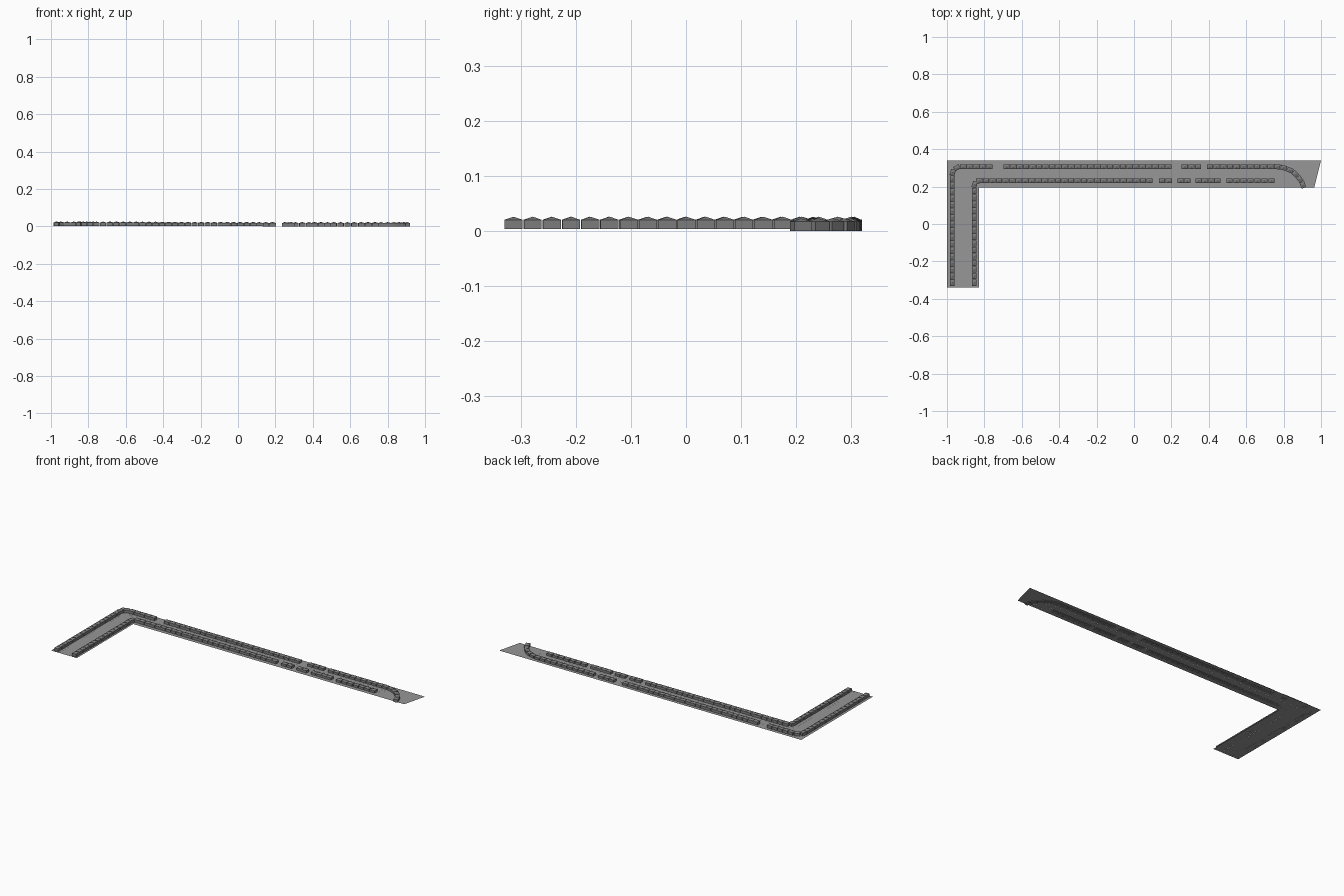
import bpy, bmesh
from math import cos, sin, radians, atan2, hypot, floor
from mathutils import Matrix, Vector

if "Cube" in bpy.data.objects:
    bpy.data.objects.remove(bpy.data.objects["Cube"])

GROUND = 0.003


def material(name, v):
    m = bpy.data.materials.new(name)
    m.diffuse_color = (v, v, v, 1)
    m.use_nodes = True
    m.node_tree.nodes["Principled BSDF"].inputs["Base Color"].default_value = m.diffuse_color
    return m


asphalt = material("asphalt", 0.31)
brick = material("dark_brick", 0.2)


def base_z(x):
    # house footings reach a little deeper towards the right
    t = min(max((x + 0.8) / 1.1, 0), 1)
    return GROUND * (1 - t)


def arc(cx, cy, rx, ry, a0, a1, n=8):
    return [(cx + rx * cos(radians(a0 + (a1 - a0) * i / n)),
             cy + ry * sin(radians(a0 + (a1 - a0) * i / n))) for i in range(n + 1)]


def finish(name, bm, mat):
    me = bpy.data.meshes.new(name)
    bm.to_mesh(me)
    bm.free()
    me.materials.append(mat)
    ob = bpy.data.objects.new(name, me)
    bpy.context.collection.objects.link(ob)


def strip(name, outer, inner, lift=0.0):
    # flat band between two matching edge lines
    bm = bmesh.new()
    a = [bm.verts.new((x, y, GROUND + lift)) for x, y in outer]
    b = [bm.verts.new((x, y, GROUND + lift)) for x, y in inner]
    for i in range(len(a) - 1):
        bm.faces.new((b[i], b[i + 1], a[i + 1], a[i]))
    bmesh.ops.remove_doubles(bm, verts=bm.verts[:], dist=1e-5)
    finish(name, bm, asphalt)


W, D, WALL, PEAK = 0.0325, 0.025, 0.0170, 0.0228
PITCH = 0.0345


def house(bm, x, y, ang):
    M = Matrix.Translation((x, y, base_z(x))) @ Matrix.Rotation(ang, 4, 'Z')

    def ring(w, d, z):
        return [bm.verts.new(M @ Vector((sx * w / 2, sy * d / 2, z)))
                for sx, sy in ((-1, -1), (1, -1), (1, 1), (-1, 1))]
    # walls, small eaves, then a hipped roof rising to a point
    rings = [ring(W, D, 0.0), ring(W, D, WALL), ring(W + .001, D + .001, WALL)]
    for lo, hi in zip(rings, rings[1:]):
        for i in range(4):
            j = (i + 1) % 4
            bm.faces.new((lo[i], lo[j], hi[j], hi[i]))
    bm.faces.new(rings[0][::-1])
    e = rings[2]
    top = bm.verts.new(M @ Vector((0, 0, PEAK)))
    for i in range(4):
        bm.faces.new((e[i], e[(i + 1) % 4], top))


def row(name, path):
    # houses evenly spaced along a path
    bm = bmesh.new()
    segs = list(zip(path, path[1:]))
    total = sum(hypot(q[0] - p[0], q[1] - p[1]) for p, q in segs)
    n = max(1, floor(total / PITCH + 0.3))
    for k in range(n):
        s = (k + 0.5) * total / n
        for p, q in segs:
            l = hypot(q[0] - p[0], q[1] - p[1])
            if s <= l:
                t = s / l
                house(bm, p[0] + (q[0] - p[0]) * t, p[1] + (q[1] - p[1]) * t,
                      atan2(q[1] - p[1], q[0] - p[0]))
                break
            s -= l
    finish(name, bm, brick)


# edge lines of the site, plots and road, all with matching point counts
def edge(x, y0, c0, c1):
    return [(x, -.339)] + arc(*c0) + [(-.8, y0), (.3, y0)] + arc(*c1)


site_out = [(-1, -.339)] + [(-1, .339)] * 9 + [(-.8, .339), (.3, .339)] + [(1, .339)] * 8 + [(.964, .195)]
plot_out = edge(-.960, .294, (-.91, .244, .05, .05, 180, 90), (.765, .155, .139, .139, 90, 16.7))
road_out = edge(-.950, .277, (-.90, .227, .05, .05, 180, 90), (.765, .155, .122, .122, 90, 19.1))
road_in = edge(-.885, .253, (-.84, .208, .045, .045, 180, 90), (.765, .175, .078, .078, 90, 14.9))
plot_in = edge(-.866, .243, (-.826, .203, .04, .04, 180, 90), (.765, .185, .058, .058, 90, 9.9))
site_in = [(-.83, -.339)] + [(-.83, .195)] * 9 + [(-.8, .195), (.3, .195)] + [(.765, .195)] * 8 + [(.822, .195)]

strip("plots_outer", site_out, plot_out)
strip("pavement_outer", plot_out, road_out, 0.0003)
strip("road", road_out, road_in)
strip("pavement_inner", road_in, plot_in, 0.0003)
strip("plots_inner", plot_in, site_in)

# outer terraces
UP, LOW = .306, .231
row("outer_terrace_corner", [(-.972, -.331)] + arc(-.927, UP - .045, .045, .045, 180, 90) + [(-.757, UP)])
row("outer_terrace_long", [(-.698, UP), (.20, UP)])
row("outer_terrace_short", [(.254, UP), (.36, UP)])
row("outer_terrace_end", [(.388, UP)] + arc(.762, .155, .151, .151, 90, 14))

# inner terraces
row("inner_terrace_corner", [(-.854, -.331)] + arc(-.824, LOW - .03, .03, .03, 180, 90) + [(.10, LOW)])
for i, (a, b) in enumerate([(.131, .204), (.233, .302), (.328, .463), (.492, .754)]):
    row(f"inner_terrace_{i + 1}", [(a, LOW), (b, LOW)])
